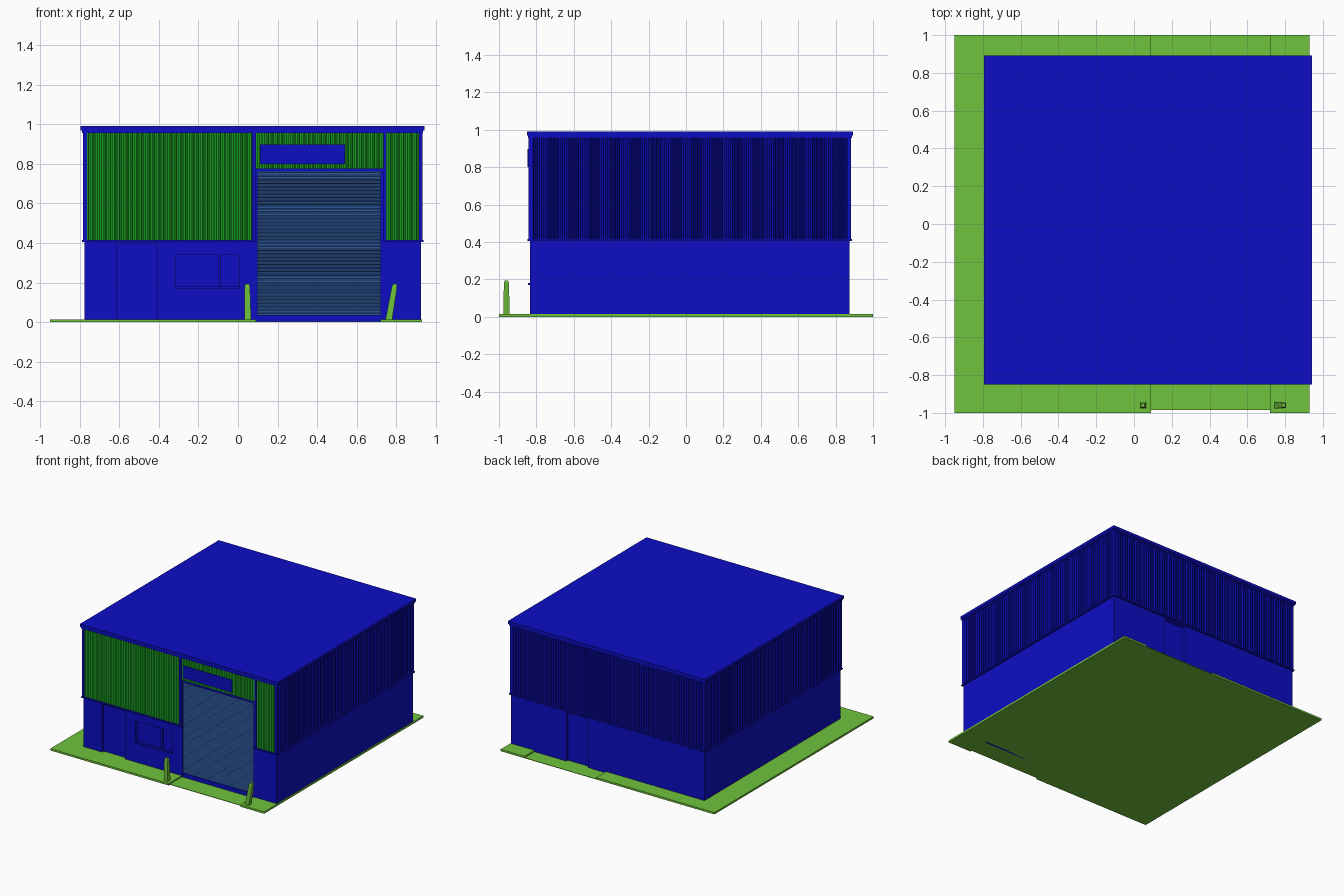
import bpy
import bmesh
from mathutils import Vector

if "Cube" in bpy.data.objects:
    bpy.data.objects.remove(bpy.data.objects["Cube"])


def material(name, rgb):
    m = bpy.data.materials.new(name)
    m.use_nodes = True
    m.diffuse_color = (*rgb, 1)
    m.node_tree.nodes["Principled BSDF"].inputs["Base Color"].default_value = (*rgb, 1)
    return m


BLUE = material("deep blue", (0.004, 0.004, 0.56))
GREEN = material("cladding green", (0.015, 0.52, 0.025))
GRASS = material("ground green", (0.16, 0.54, 0.045))
STEEL = material("shutter blue", (0.045, 0.17, 0.56))


def finish(name, bm, mat):
    mesh = bpy.data.meshes.new(name)
    bm.to_mesh(mesh)
    bm.free()
    mesh.materials.append(mat)
    obj = bpy.data.objects.new(name, mesh)
    bpy.context.collection.objects.link(obj)
    return obj


def box(name, mat, xs, ys, zs, lean=0, taper=1):
    """Box between two corners; lean and taper move its top."""
    bm = bmesh.new()
    bmesh.ops.create_cube(bm, size=1)
    for v in bm.verts:
        k = taper if v.co.z > 0 else 1
        shift = lean if v.co.z > 0 else 0
        v.co = Vector((sum(xs) / 2 + v.co.x * k * (xs[1] - xs[0]) + shift,
                       sum(ys) / 2 + v.co.y * k * (ys[1] - ys[0]),
                       sum(zs) / 2 + v.co.z * (zs[1] - zs[0])))
    return finish(name, bm, mat)


def ribbed(name, mat, start, along, rise, length, height, period, depth):
    """Sheet with trapezoid ribs stepping in the 'along' direction."""
    start, along, rise = Vector(start), Vector(along), Vector(rise)
    out = along.cross(rise)
    count = max(1, round(length / period))
    step = length / count
    profile = []
    for i in range(count):
        for t, d in ((0, 0), (0.3, 0), (0.5, 1), (0.8, 1)):
            profile.append(start + along * (i + t) * step + out * d * depth)
    profile.append(start + along * length)
    bm = bmesh.new()
    low = [bm.verts.new(p) for p in profile]
    high = [bm.verts.new(p + rise * height) for p in profile]
    for i in range(len(profile) - 1):
        bm.faces.new((low[i], low[i + 1], high[i + 1], high[i]))
    return finish(name, bm, mat)


# Overall building limits
X0, X1, Y0, Y1 = -0.775, 0.925, -0.835, 0.875
BAND, EAVE, FLOOR = 0.41, 0.958, 0.004
SKIN = 0.02
front, back = (Y0, Y0 + SKIN), (Y1 - SKIN, Y1)

# Ground slab with a lower strip running through the shutter bay
box("ground_right", GRASS, (-0.95, 0.09), (-1, 1), (0, 0.015))
box("ground_left", GRASS, (0.72, 0.93), (-1, 1), (0, 0.015))
box("ground_strip", GRASS, (0.09, 0.72), (-0.985, 1), (0, FLOOR))

# Inner core and lower walls, leaving recesses for doors and window
box("building_core", BLUE, (X0 + 0.005, X1 - 0.005),
    (Y0 + SKIN, Y1 - SKIN), (FLOOR, EAVE))
for side, x in (("right", X0), ("left", X1 - 0.01)):
    box(f"lower_wall_{side}", BLUE, (x, x + 0.01), (Y0, Y1), (FLOOR, BAND))

walls = [("end", X0, -0.61, FLOOR, BAND), ("over_door", -0.61, -0.41, 0.395, BAND),
         ("middle", -0.41, -0.315, FLOOR, BAND), ("under_window", -0.315, 0.005, FLOOR, 0.175),
         ("over_window", -0.315, 0.005, 0.34, BAND), ("shutter_side", 0.005, 0.098, FLOOR, BAND),
         ("left_end", 0.72, X1, FLOOR, BAND)]
for part, a, b, low, high in walls:
    box(f"front_wall_{part}", BLUE, (a, b), front, (low, high))
for part, a, b, low in (("right", X0, 0.25, FLOOR), ("left", 0.44, X1, FLOOR),
                        ("over_door", 0.25, 0.44, 0.395)):
    box(f"back_wall_{part}", BLUE, (a, b), back, (low, BAND))

# Window mullion and sill
box("window_mullion", BLUE, (-0.1, -0.085), (Y0 + 0.006, Y0 + SKIN), (0.175, 0.34))
box("window_sill", BLUE, (-0.32, 0.01), (Y0 - 0.01, Y0 + 0.01), (0.17, 0.18))

# Roller shutter with sill
ribbed("roller_shutter", STEEL, (0.72, Y0 + 0.013, 0.035), (0, 0, 1), (-1, 0, 0),
       0.73, 0.622, 0.018, 0.006)
box("shutter_sill", BLUE, (0.098, 0.72), (Y0 + 0.004, Y0 + SKIN), (0.0, 0.036))
box("shutter_lintel", BLUE, (0.09, 0.737), (Y0 - 0.006, Y0 + SKIN), (0.762, 0.776))

# Upper ribbed cladding
PITCH, DEPTH, H = 0.022, 0.008, EAVE - BAND
FRONT_Y = Y0 + 0.003
for part, a, b, low in (("right", X0, 0.07, BAND), ("centre", 0.09, 0.737, 0.77),
                        ("left", 0.75, X1, BAND)):
    ribbed(f"front_cladding_{part}", GREEN, (a, FRONT_Y, low), (1, 0, 0), (0, 0, 1),
           b - a, EAVE - low, PITCH, DEPTH)
ribbed("left_cladding", BLUE, (X1 - 0.004, Y0, BAND), (0, 1, 0), (0, 0, 1), Y1 - Y0, H, PITCH, DEPTH)
ribbed("right_cladding", BLUE, (X0 + 0.004, Y1, BAND), (0, -1, 0), (0, 0, 1), Y1 - Y0, H, PITCH, DEPTH)
ribbed("back_cladding", BLUE, (X1, Y1 - 0.004, BAND), (-1, 0, 0), (0, 0, 1), X1 - X0, H, PITCH, DEPTH)

# Corner trims and shutter bay trims
for side, x in (("right", (X0 - 0.007, X0 + 0.012)), ("left", (X1 - 0.012, X1 + 0.007))):
    box(f"front_corner_trim_{side}", BLUE, x, (Y0 - 0.008, Y0 + 0.012), (BAND, EAVE))
    box(f"back_corner_trim_{side}", BLUE, x, (Y1 - 0.012, Y1 + 0.007), (BAND, EAVE))
for side, a, b, inner in (("right", 0.07, 0.09, 0.098), ("left", 0.735, 0.75, 0.75)):
    box(f"bay_trim_{side}", BLUE, (a, b), (Y0 - 0.008, Y0 + SKIN), (BAND, EAVE))
box("bay_jamb_right", BLUE, (0.085, 0.098), front, (BAND, 0.77))
box("bay_jamb_left", BLUE, (0.72, 0.737), front, (BAND, 0.77))

# Flashing between lower wall and cladding
F, Z = 0.012, (BAND - 0.004, BAND + 0.005)
box("flashing_front_right", BLUE, (X0 - F, 0.09), (Y0 - F, Y0 + 0.01), Z)
box("flashing_front_left", BLUE, (0.737, X1 + F), (Y0 - F, Y0 + 0.01), Z)
box("flashing_back", BLUE, (X0 - F, X1 + F), (Y1 - 0.01, Y1 + F), Z)
box("flashing_side_right", BLUE, (X0 - F, X0 + 0.01), (Y0, Y1), Z)
box("flashing_side_left", BLUE, (X1 - 0.01, X1 + F), (Y0, Y1), Z)

# Blank sign board above the shutter
box("sign_board", BLUE, (0.11, 0.54), (Y0 - 0.012, Y0 - 0.004), (0.8, 0.898))

# Flat roof with a stepped edge
box("roof_fascia", BLUE, (X0 - 0.013, X1 + 0.01), (Y0 - 0.011, Y1 + 0.012), (0.955, 0.972))
box("roof", BLUE, (-0.795, 0.942), (-0.85, 0.893), (0.968, 0.99))

# Guard posts, one knocked sideways
for name, x, lean in (("guard_post_right", 0.049, -0.002), ("guard_post_left", 0.762, 0.028)):
    post = box(name, GRASS, (x - 0.017, x + 0.017), (-0.977, -0.943), (0.015, 0.178), lean, 0.8)
    box(name + "_cap", GRASS, (x + lean - 0.0136, x + lean + 0.0136), (-0.9736, -0.9464),
        (0.178, 0.193), lean * 0.09, 0.7)
